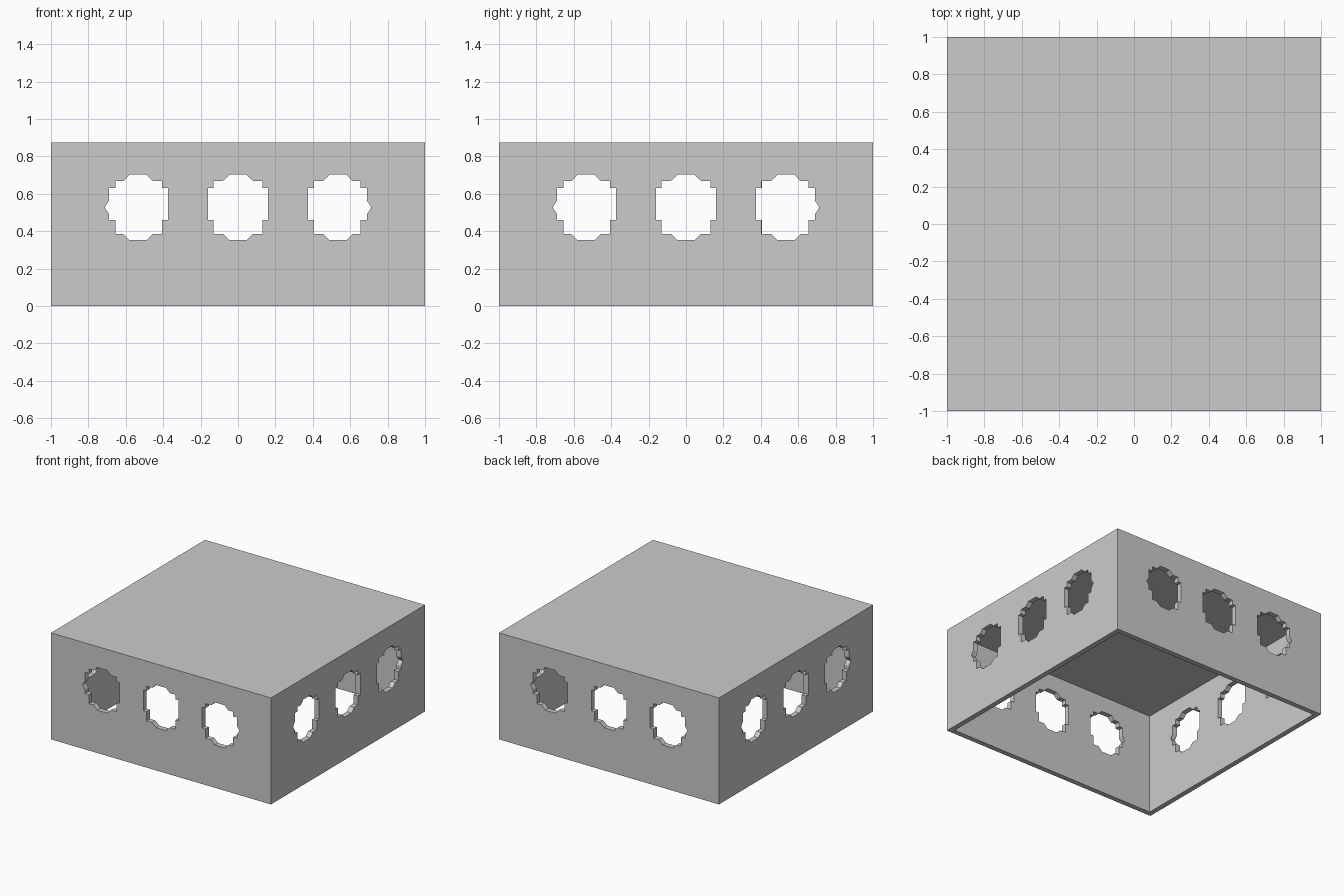
import bpy
import bmesh
from math import pi
from mathutils import Matrix, Vector

if "Cube" in bpy.data.objects:
    bpy.data.objects.remove(bpy.data.objects["Cube"], do_unlink=True)

HEIGHT = 0.875
WALL = 0.042
HOLE_Z = 0.527
SPACING = 0.535

grey = bpy.data.materials.new("plain grey")
grey.use_nodes = True
colour = (0.6, 0.6, 0.6, 1)
grey.diffuse_color = colour
grey.node_tree.nodes["Principled BSDF"].inputs["Base Color"].default_value = colour


def add_object(name, bm):
    bmesh.ops.recalc_face_normals(bm, faces=bm.faces)
    mesh = bpy.data.meshes.new(name)
    bm.to_mesh(mesh)
    bm.free()
    mesh.materials.append(grey)
    obj = bpy.data.objects.new(name, mesh)
    bpy.context.collection.objects.link(obj)
    return obj


def box(name, size, bottom):
    bm = bmesh.new()
    bmesh.ops.create_cube(bm, size=1)
    bmesh.ops.scale(bm, vec=size, verts=bm.verts)
    bmesh.ops.translate(bm, vec=(0, 0, bottom + size[2] / 2), verts=bm.verts)
    return add_object(name, bm)


# Half outlines of a notched hole, from top to bottom: (outward, up)
BLUNT = [(.045, .175), (.08, .142), (.13, .142), (.13, .105), (.16, .105),
         (.16, -.067), (.13, -.067), (.13, -.142), (.08, -.142), (.045, -.175)]
SPIKED = [(.045, .175), (.075, .142), (.12, .142), (.12, .105), (.155, .105),
          (.155, .035), (.178, 0), (.155, -.035), (.155, -.067), (.12, -.067),
          (.12, -.142), (.08, -.142), (.045, -.175)]


def hole_cutter(name, position, angle):
    """Prism that runs through two opposite walls."""
    right = SPIKED if position > 0 else BLUNT
    left = SPIKED if position < 0 else BLUNT
    outline = right + [(-u, v) for u, v in reversed(left)]
    bm = bmesh.new()
    face = bm.faces.new([bm.verts.new((position * SPACING + u, -1.5, HOLE_Z + v))
                         for u, v in outline])
    pushed = bmesh.ops.extrude_face_region(bm, geom=[face])["geom"]
    bmesh.ops.translate(bm, vec=Vector((0, 3, 0)),
                        verts=[e for e in pushed if isinstance(e, bmesh.types.BMVert)])
    bmesh.ops.rotate(bm, cent=(0, 0, 0), matrix=Matrix.Rotation(angle, 3, 'Z'),
                     verts=bm.verts)
    cutter = add_object(name, bm)
    cutter.hide_render = True
    return cutter


# Open-bottomed shell: solid block minus its hollow, then the window holes
shell = box("box_shell", (2, 2, HEIGHT), 0)
inner = 2 - 2 * WALL
cutters = [box("hollow_cutter", (inner, inner, HEIGHT - WALL + 0.5), -0.5)]
cutters[0].hide_render = True
for side, angle in (("front", 0), ("side", pi / 2)):
    for position in (-1, 0, 1):
        cutters.append(hole_cutter(side + "_hole_cutter", position, angle))

for cutter in cutters:
    cut = shell.modifiers.new(cutter.name, 'BOOLEAN')
    cut.operation = 'DIFFERENCE'
    cut.solver = 'EXACT'
    cut.object = cutter

# Bake the cuts and drop the cutters
bpy.context.view_layer.update()
graph = bpy.context.evaluated_depsgraph_get()
baked = bpy.data.meshes.new_from_object(shell.evaluated_get(graph))
shell.modifiers.clear()
shell.data = baked
for cutter in cutters:
    bpy.data.objects.remove(cutter, do_unlink=True)
